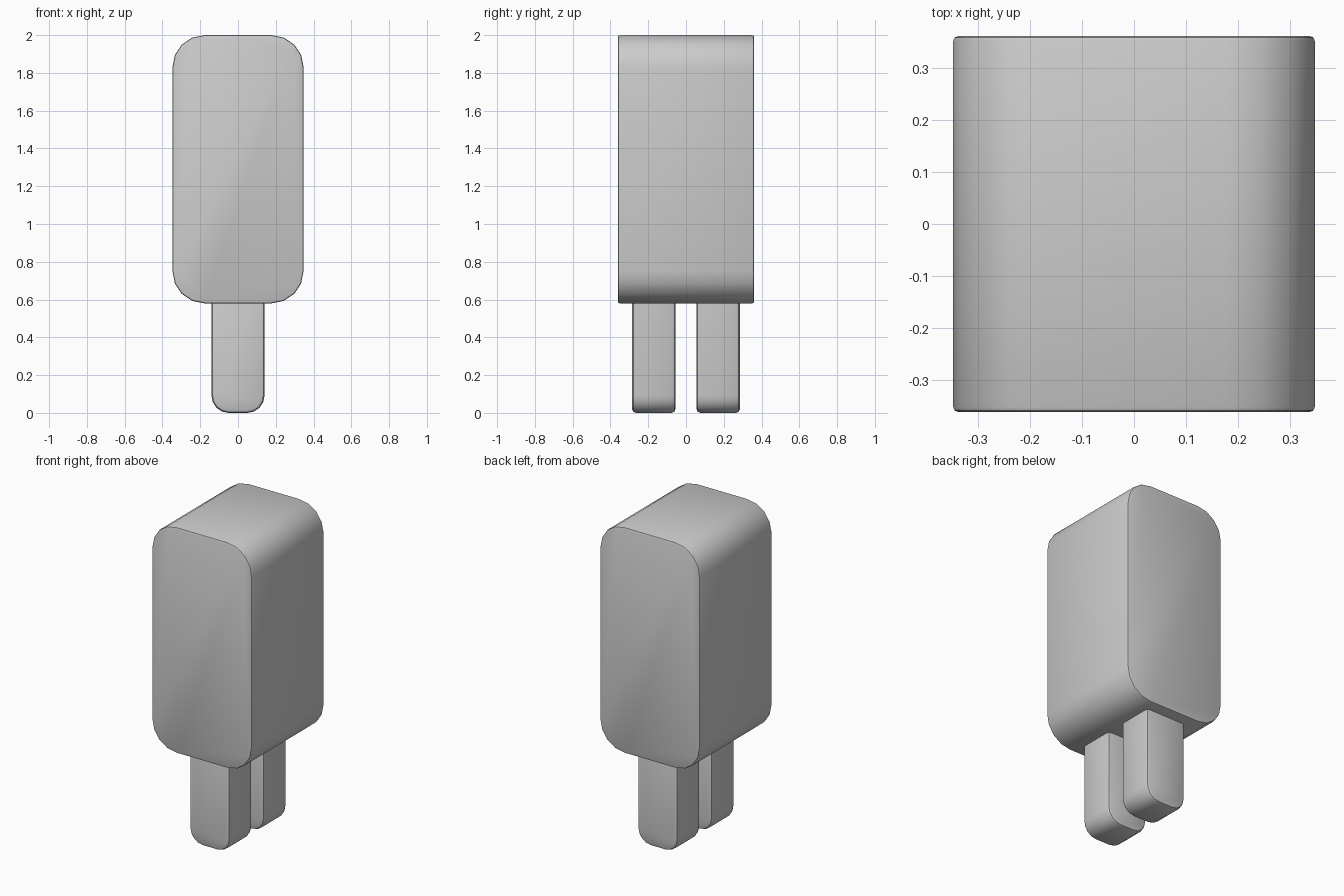
import bpy, bmesh
from math import radians

if "Cube" in bpy.data.objects:
    bpy.data.objects.remove(bpy.data.objects["Cube"])


def rounded_slab(name, x, y0, y1, z0, z1, radius, rim, round_top=True):
    """Box with rounded corners seen from the front and softened front/back rims."""
    bm = bmesh.new()
    bmesh.ops.create_cube(bm, size=1)
    for v in bm.verts:
        v.co = (v.co.x * 2 * x,
                y0 if v.co.y < 0 else y1,
                z0 if v.co.z < 0 else z1)
    mid = (z0 + z1) / 2
    corners = [e for e in bm.edges
               if abs(e.verts[0].co.y - e.verts[1].co.y) > 1e-4
               and (round_top or e.verts[0].co.z < mid)]
    bmesh.ops.bevel(bm, geom=corners, offset=radius, segments=4,
                    profile=0.5, affect='EDGES')
    rims = [e for e in bm.edges
            if abs(e.verts[0].co.y - e.verts[1].co.y) < 1e-4]
    bmesh.ops.bevel(bm, geom=rims, offset=rim, segments=2,
                    profile=0.5, affect='EDGES')
    bmesh.ops.recalc_face_normals(bm, faces=bm.faces[:])
    mesh = bpy.data.meshes.new(name)
    bm.to_mesh(mesh)
    bm.free()
    obj = bpy.data.objects.new(name, mesh)
    bpy.context.collection.objects.link(obj)
    bpy.ops.object.select_all(action='DESELECT')
    obj.select_set(True)
    bpy.context.view_layer.objects.active = obj
    bpy.ops.object.shade_smooth_by_angle(angle=radians(35))
    return obj


# Main body
rounded_slab("body", 0.347, -0.361, 0.361, 0.58, 2.0, 0.17, 0.01)

# Two prongs below, their tops buried in the body
for name, y0, y1 in (("front_prong", -0.285, -0.056), ("back_prong", 0.056, 0.285)):
    rounded_slab(name, 0.14, y0, y1, 0.0, 0.7, 0.09, 0.02, round_top=False)
